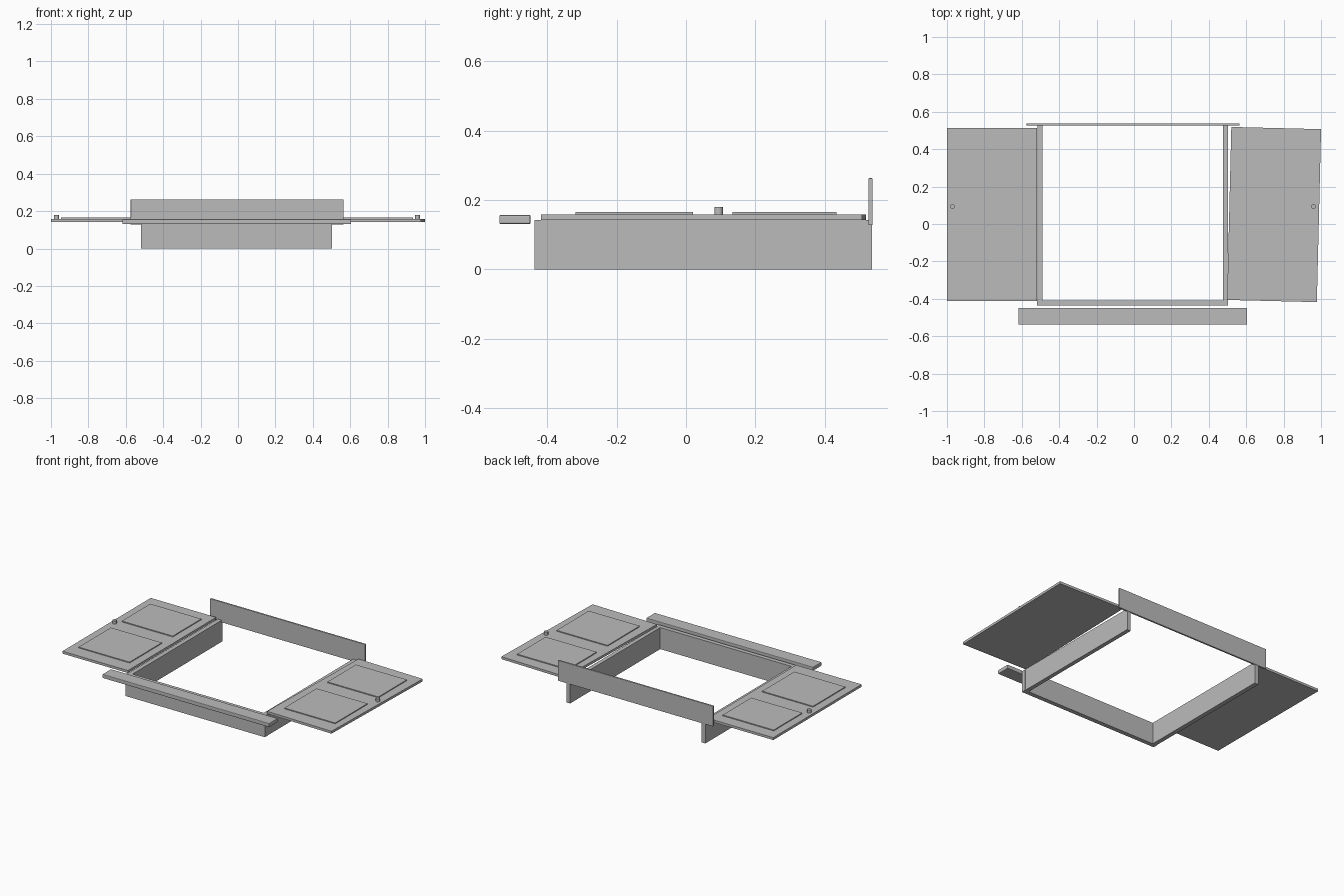
import bpy
import math

cube = bpy.data.objects.get("Cube")
if cube:
    bpy.data.objects.remove(cube, do_unlink=True)

GREY = (0.5, 0.5, 0.5, 1)
grey = bpy.data.materials.new("plain_grey")
grey.diffuse_color = GREY
grey.use_nodes = True
grey.node_tree.nodes["Principled BSDF"].inputs["Base Color"].default_value = GREY


def box(name, x, y, z, bevel=0, turn=0):
    """Box from (min, max) ranges, optionally eased edges and a turn about z."""
    bpy.ops.mesh.primitive_cube_add(size=1)
    ob = bpy.context.object
    ob.name = name
    ob.dimensions = [r[1] - r[0] for r in (x, y, z)]
    bpy.ops.object.transform_apply(location=False, rotation=False, scale=True)
    ob.location = [(r[0] + r[1]) / 2 for r in (x, y, z)]
    ob.rotation_euler.z = math.radians(turn)
    ob.data.materials.append(grey)
    if bevel:
        mod = ob.modifiers.new("eased_edges", "BEVEL")
        mod.width = bevel
        mod.segments = 2
    return ob


def knob(name, x, y, z):
    bpy.ops.mesh.primitive_cylinder_add(vertices=20, radius=0.0125, depth=z[1] - z[0],
                                        location=(x, y, sum(z) / 2))
    ob = bpy.context.object
    ob.name = name
    ob.data.materials.append(grey)
    bpy.ops.object.shade_smooth_by_angle()


# Frame boards, open at the back
BOARD_Z = (0, 0.143)
box("front_board", (-0.519, 0.503), (-0.437, -0.408), BOARD_Z)
box("right_side_board", (-0.517, -0.488), (-0.408, 0.536), BOARD_Z)
box("left_side_board", (0.475, 0.502), (-0.408, 0.536), BOARD_Z)

# Back rail and front ledge
box("back_rail", (-0.574, 0.564), (0.526, 0.538), (0.128, 0.263), bevel=0.002)
box("front_ledge", (-0.618, 0.605), (-0.538, -0.448), (0.131, 0.157), bevel=0.004)

# Doors laid flat on either side, the left one slightly askew
DOOR_Z = (0.143, 0.159)
for side, centre, sign, turn in (("right", -0.7595, -1, 0), ("left", 0.749, 1, -1.4)):
    box(side + "_door", (centre - 0.24, centre + 0.24), (-0.412, 0.513), DOOR_Z, turn=turn)
    for part, y in (("front", (-0.318, 0.02)), ("back", (0.134, 0.433))):
        box(f"{side}_door_{part}_panel", (centre - 0.187, centre + 0.187), y,
            (0.155, 0.165))
    knob(side + "_door_knob", centre + sign * 0.211, 0.094, (0.155, 0.18))
